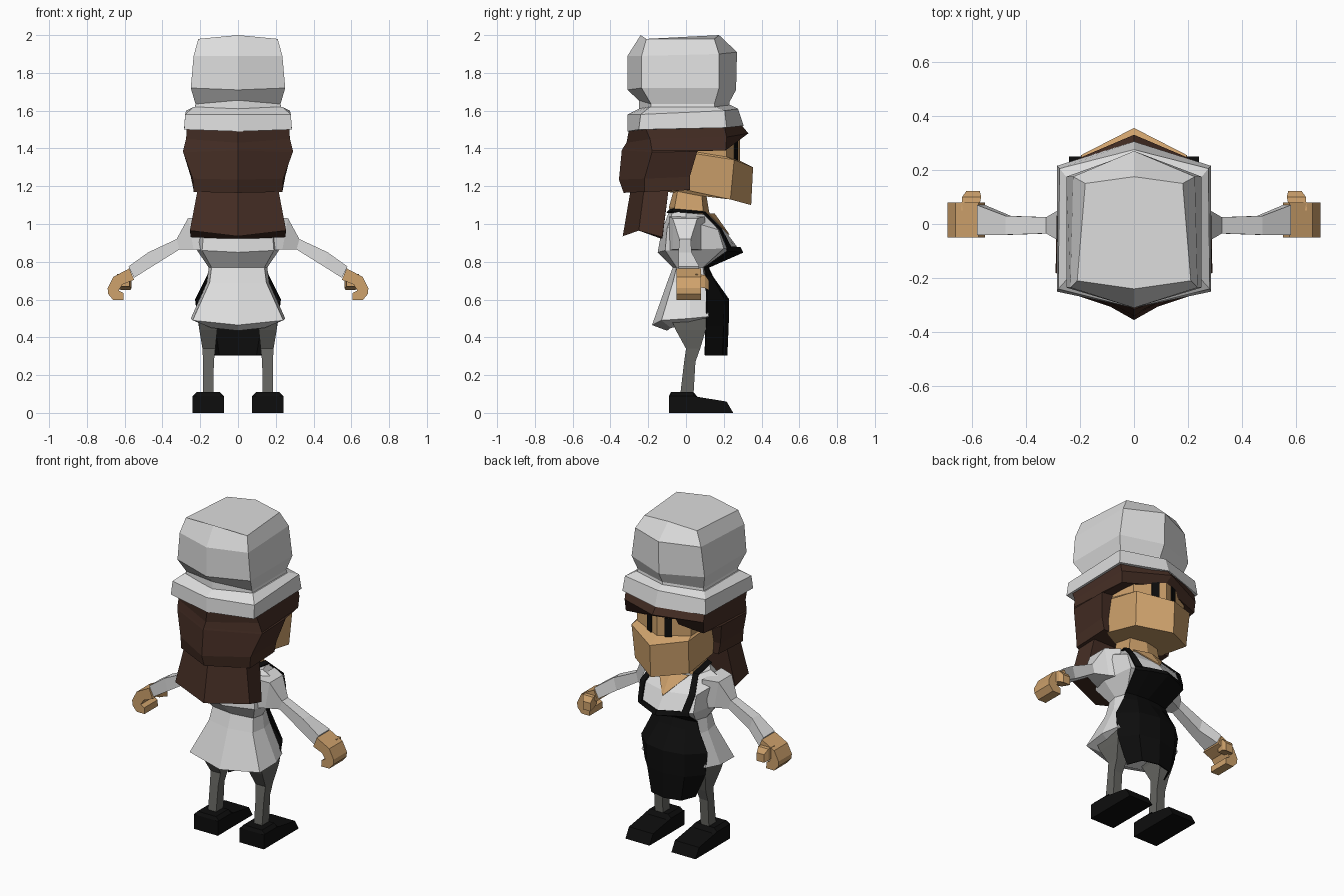
import bpy, bmesh, math
from mathutils import Vector

if "Cube" in bpy.data.objects:
    bpy.data.objects.remove(bpy.data.objects["Cube"])


def material(name, rgb):
    m = bpy.data.materials.new(name)
    m.use_nodes = True
    m.diffuse_color = (*rgb, 1)
    b = m.node_tree.nodes["Principled BSDF"]
    b.inputs["Base Color"].default_value = (*rgb, 1)
    b.inputs["Roughness"].default_value = 0.9
    return m


WHITE = material("white cloth", (0.72, 0.72, 0.72))
BROWN = material("brown hair", (0.06, 0.027, 0.018))
SKIN = material("tan skin", (0.62, 0.36, 0.15))
BLACK = material("black cloth", (0.004, 0.004, 0.004))
GREY = material("grey trousers", (0.13, 0.13, 0.12))


def loft(name, rings, mat, closed=True, caps=True, thick=0):
    """Skin a list of equal-length point rows; rows are rings when closed."""
    bm = bmesh.new()
    rows = [[bm.verts.new(p) for p in r] for r in rings]
    n = len(rows[0])
    for a, b in zip(rows, rows[1:]):
        for i in range(n if closed else n - 1):
            j = (i + 1) % n
            bm.faces.new((a[i], a[j], b[j], b[i]))
    if caps and closed:
        bm.faces.new(rows[0][::-1])
        bm.faces.new(rows[-1])
    bmesh.ops.recalc_face_normals(bm, faces=bm.faces)
    me = bpy.data.meshes.new(name)
    bm.to_mesh(me)
    bm.free()
    me.materials.append(mat)
    ob = bpy.data.objects.new(name, me)
    bpy.context.collection.objects.link(ob)
    if thick:
        s = ob.modifiers.new("thickness", "SOLIDIFY")
        s.thickness, s.offset = thick, 0
    return ob


def sym(half):
    """Half ring from back centre to front centre, completed across x = 0."""
    return half + [(-x, y, z) for x, y, z in half[-2:0:-1]]


def sym_row(half):
    """Open row from centre to edge, completed across x = 0."""
    return [(-x, y, z) for x, y, z in half[:0:-1]] + half


def pair(name, rings, mat, **kw):
    """Build a part on both sides."""
    for side, s in (("left", 1), ("right", -1)):
        loft(f"{side}_{name}", [[(s * x, y, z) for x, y, z in r] for r in rings], mat, **kw)


def prism_yz(pts, x0, x1, inset=0):
    cy = 0.07
    return [[(x, y, z) for y, z in pts] for x in (x0, x1)]


def hexa(bc, bk, fr, fc):
    """Six-sided ring: back centre (y,z), back corner, front corner, front centre."""
    return sym([(0, *bc), bk, fr, (0, *fc)])


# Hat: band and puffed crown
loft("hat_band", [
    hexa((-.31, 1.49), (.285, -.25, 1.50), (.285, .215, 1.51), (.305, 1.52)),
    hexa((-.31, 1.58), (.28, -.24, 1.58), (.275, .205, 1.60), (.275, 1.61)),
    hexa((-.25, 1.61), (.235, -.19, 1.62), (.235, .155, 1.62), (.235, 1.63)),
], WHITE)
loft("hat_crown", [
    hexa((-.25, 1.58), (.235, -.19, 1.58), (.235, .155, 1.59), (.235, 1.60)),
    hexa((-.25, 1.655), (.225, -.185, 1.635), (.225, .15, 1.635), (.23, 1.645)),
    hexa((-.31, 1.71), (.25, -.235, 1.72), (.25, .175, 1.72), (.265, 1.71)),
    hexa((-.31, 1.89), (.235, -.235, 1.89), (.225, .175, 1.90), (.27, 1.91)),
    hexa((-.24, 2.0), (.21, -.21, 1.98), (.18, .15, 1.98), (.175, 2.0)),
], WHITE)

# Hair: cap with fringe, and the long hanging part
loft("hair_cap", [
    hexa((-.33, 1.165), (.235, -.22, 1.17), (.235, .02, 1.18), (.02, 1.18)),
    hexa((-.355, 1.235), (.24, -.22, 1.24), (.25, .02, 1.25), (.02, 1.25)),
    hexa((-.34, 1.39), (.29, -.18, 1.38), (.285, .06, 1.385), (.06, 1.42)),
    hexa((-.335, 1.40), (.29, -.18, 1.39), (.265, .21, 1.39), (.265, 1.44)),
    hexa((-.315, 1.43), (.275, -.19, 1.45), (.27, .215, 1.46), (.33, 1.48)),
    hexa((-.30, 1.51), (.27, -.22, 1.52), (.27, .20, 1.53), (.28, 1.54)),
], BROWN)
loft("hair_back", [
    hexa((-.29, 1.20), (.21, -.22, 1.20), (.21, -.09, 1.20), (-.09, 1.20)),
    hexa((-.335, .935), (.255, -.25, .965), (.25, -.125, .93), (-.125, .92)),
], BROWN)

# Head: jaw, muzzle, brow
loft("face", [
    hexa((-.1, 1.17), (.2, 0, 1.18), (.185, .235, 1.13), (.345, 1.10)),
    hexa((-.1, 1.38), (.215, 0, 1.38), (.195, .255, 1.34), (.355, 1.30)),
    hexa((-.1, 1.39), (.215, 0, 1.39), (.185, .215, 1.355), (.285, 1.335)),
    hexa((-.1, 1.48), (.215, 0, 1.48), (.185, .215, 1.48), (.285, 1.48)),
], SKIN)
pair("eye", [[(x, .290 - .38 * x, z) for x in (.045, .085)] for z in (1.335, 1.45)],
     BLACK, closed=False, thick=.006)
loft("neck", [
    hexa((-.08, 1.03), (.11, -.06, 1.03), (.12, .09, 1.03), (.13, 1.03)),
    hexa((-.09, 1.09), (.10, -.06, 1.09), (.11, .09, 1.08), (.12, 1.08)),
    hexa((-.06, 1.2), (.09, -.04, 1.2), (.09, .08, 1.2), (.1, 1.2)),
], SKIN)

# Jacket body with flared skirt
loft("jacket", [sym(r) for r in (
    [(0, -.09, 1.065), (.11, -.07, 1.065), (.17, 0, 1.06), (.13, .10, 1.05), (0, .14, 1.05)],
    [(0, -.13, .96), (.18, -.10, .98), (.25, 0, 1.02), (.19, .17, .97), (0, .21, .96)],
    [(0, -.15, .85), (.19, -.11, .86), (.22, 0, .865), (.19, .20, .87), (0, .285, .86)],
    [(0, -.07, .77), (.14, -.05, .77), (.155, .02, .77), (.13, .09, .77), (0, .105, .77)],
    [(0, -.10, .69), (.15, -.07, .69), (.165, .02, .69), (.15, .10, .69), (0, .12, .69)],
    [(0, -.18, .465), (.24, -.13, .49), (.25, .02, .50), (.22, .12, .51), (0, .15, .51)],
    [(0, -.10, .435), (.14, -.08, .45), (.16, 0, .46), (.14, .08, .47), (0, .10, .47)],
)], WHITE)

# Open neckline
loft("neckline", [
    [(-.105, .118, 1.053), (0, .15, 1.053), (.105, .118, 1.053)],
    [(-.004, .226, .945), (0, .228, .943), (.004, .226, .945)],
], SKIN, closed=False, thick=.006)

# Apron: bib, waist, and hanging panel, with a neck strap
loft("apron", [sym_row(r) for r in (
    [(0, .285, .875), (.10, .247, .88), (.17, .217, .88)],
    [(0, .30, .85), (.10, .257, .855), (.175, .217, .855)],
    [(0, .118, .77), (.08, .112, .77), (.145, .098, .77)],
    [(0, .14, .72), (.09, .135, .72), (.165, .105, .72)],
    [(0, .225, .60), (.13, .20, .60), (.225, .11, .60)],
    [(0, .222, .46), (.125, .195, .46), (.205, .105, .46)],
    [(0, .215, .305), (.10, .19, .305), (.135, .10, .305)],
)], BLACK, closed=False, thick=.008)
pair("strap", [
    [(0, -.085, 1.075), (0, -.10, 1.06)],
    [(.10, -.065, 1.078), (.125, -.075, 1.062)],
    [(.118, .10, 1.063), (.15, .092, 1.058)],
    [(.15, .187, .972), (.187, .178, .972)],
    [(.135, .238, .875), (.172, .219, .875)],
], BLACK, closed=False, thick=.008)

# Sleeves: (x, y0, y1, bottom z, top z) along the arm
pair("sleeve", [
    [(x, y0, lo), (x, y1, lo), (x + tilt, y1, hi), (x + tilt, y0, hi)]
    for x, y0, y1, lo, hi, tilt in (
        (.18, -.09, .10, .86, 1.04, 0),
        (.235, -.07, .06, .865, 1.03, .03),
        (.31, -.035, .025, .865, .92, .015),
        (.455, -.04, .03, .775, .85, .02),
        (.55, -.04, .07, .715, .775, .03))
], WHITE)

# Hands: curled fist profile and thumb
FIST = [(.55, .705), (.575, .765), (.66, .72), (.69, .66), (.688, .63), (.66, .597),
        (.605, .597), (.607, .635), (.632, .648), (.612, .68)]
pair("hand", [[(x, y, z) for x, z in FIST] for y in (-.05, .08)], SKIN)
pair("thumb", [
    [(x0, y, z0), (x1, y, z0), (x1, y, z1), (x0, y, z1)]
    for y, x0, x1, z0, z1 in ((.05, .575, .64, .67, .735), (.10, .565, .635, .66, .73),
                              (.122, .57, .62, .65, .70))
], SKIN)

# Legs: (z, x0, x1, y0, y1)
pair("leg", [
    [(x0, y0, z), (x1, y0, z), (x1, y1, z), (x0, y1, z)]
    for z, x0, x1, y0, y1 in ((.50, .09, .21, -.08, .11), (.44, .11, .205, -.055, .105),
                              (.34, .12, .188, 0, .075), (.27, .128, .185, -.01, .05),
                              (.10, .13, .185, -.03, .04))
], GREY)

# Shoes: side profile, narrowed at the outer faces
SHOE = [(-.09, 0), (.25, 0), (.215, .06), (.06, .085), (.04, .11), (-.08, .11), (-.09, .09)]
pair("shoe", [
    [(x, y, min(z, top)) for y, z in SHOE]
    for x, top in ((.075, .09), (.095, .112), (.22, .112), (.24, .09))
], BLACK)
